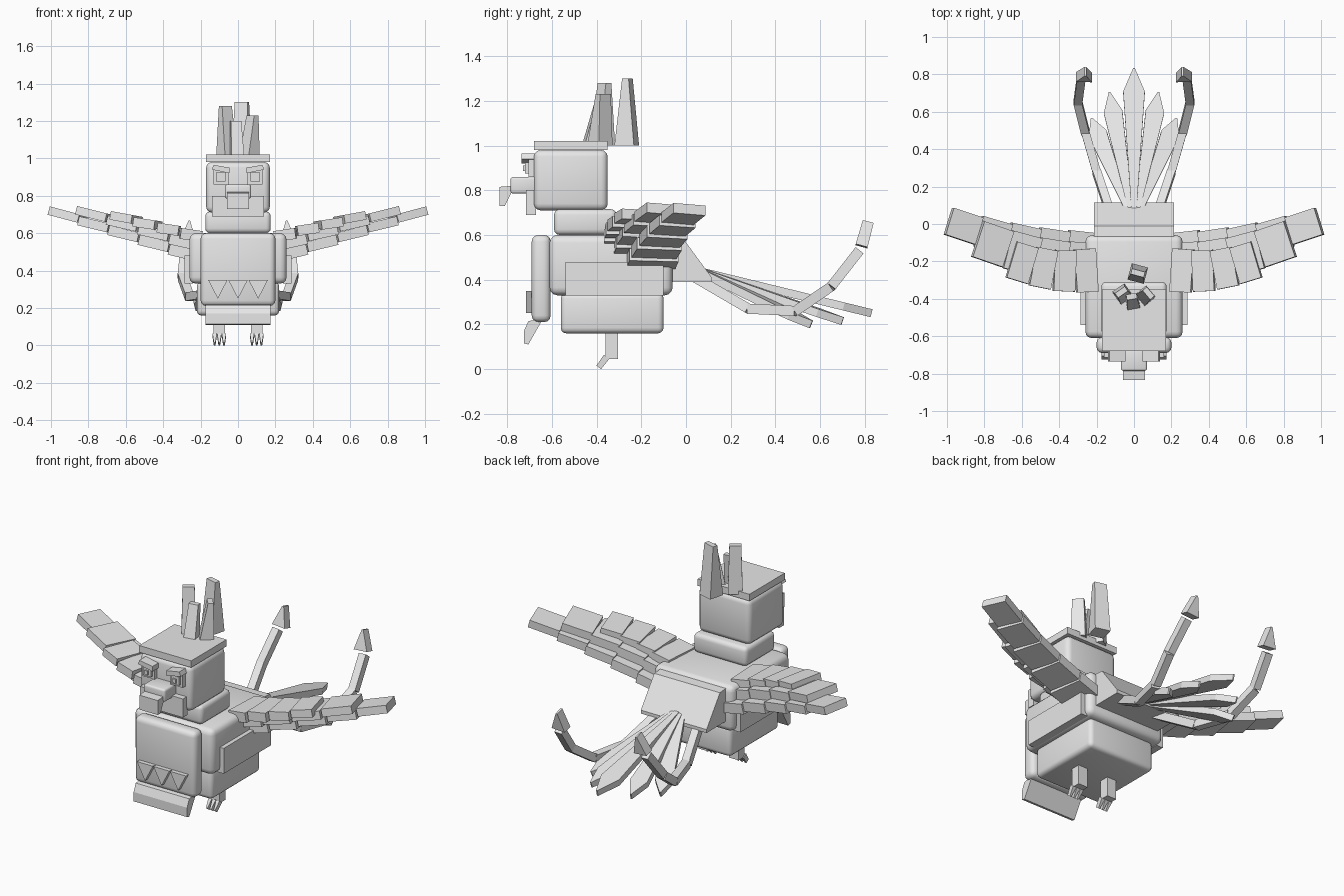
import bpy, bmesh, math
from mathutils import Vector, Matrix

cube = bpy.data.objects.get("Cube")
if cube:
    bpy.data.objects.remove(cube, do_unlink=True)

GREY = (0.8, 0.8, 0.8, 1)
mat = bpy.data.materials.new("plain grey")
mat.use_nodes = True
mat.diffuse_color = GREY
mat.node_tree.nodes["Principled BSDF"].inputs["Base Color"].default_value = GREY


def loft(name, rings, bevel=0.0):
    """Join matching point loops into a closed solid."""
    bm = bmesh.new()
    loops = [[bm.verts.new(p) for p in ring] for ring in rings]
    n = len(loops[0])
    for a, b in zip(loops, loops[1:]):
        for i in range(n):
            j = (i + 1) % n
            bm.faces.new((a[i], a[j], b[j], b[i]))
    bm.faces.new(loops[0])
    bm.faces.new(loops[-1])
    bmesh.ops.recalc_face_normals(bm, faces=bm.faces)
    if bevel:
        bmesh.ops.bevel(bm, geom=bm.edges[:], offset=bevel, segments=3,
                        profile=0.5, affect='EDGES', clamp_overlap=True)
    me = bpy.data.meshes.new(name)
    bm.to_mesh(me)
    bm.free()
    me.materials.append(mat)
    ob = bpy.data.objects.new(name, me)
    bpy.context.collection.objects.link(ob)
    if bevel:
        bpy.ops.object.select_all(action='DESELECT')
        ob.select_set(True)
        bpy.context.view_layer.objects.active = ob
        bpy.ops.object.shade_smooth_by_angle(angle=math.radians(40))
    return ob


def rect(x0, x1, y0, y1, z):
    return [(x0, y0, z), (x1, y0, z), (x1, y1, z), (x0, y1, z)]


def box(name, x, y, z, bevel=0.0):
    return loft(name, [rect(*x, *y, z[0]), rect(*x, *y, z[1])], bevel)


def side_prism(name, x0, x1, profile):
    """Extrude a y-z outline across x."""
    return loft(name, [[(x, y, z) for y, z in profile] for x in (x0, x1)])


def front_prism(name, y0, y1, profile):
    """Extrude an x-z outline through y."""
    return loft(name, [[(x, y, z) for x, z in profile] for y in (y0, y1)])


def beam(name, p0, p1, size0, size1, hint):
    """Tapered bar from p0 to p1; sizes are (along hint, across hint)."""
    p0, p1, hint = Vector(p0), Vector(p1), Vector(hint)
    d = (p1 - p0).normalized()
    side = (hint - d * hint.dot(d)).normalized()
    up = d.cross(side)
    rings = []
    for p, (w, h) in ((p0, size0), (p1, size1)):
        rings.append([p + side * w * a / 2 + up * h * b / 2
                      for a, b in ((-1, -1), (1, -1), (1, 1), (-1, 1))])
    return loft(name, rings)


# Rounded main blocks
box("head", (-.17, .17), (-.68, -.35), (.71, .98), .03)
box("neck", (-.175, .175), (-.59, -.31), (.60, .715), .025)
box("upper_body", (-.26, .26), (-.61, -.06), (.33, .60), .035)
box("lower_body", (-.22, .22), (-.56, -.10), (.16, .34), .025)
box("chest_plate", (-.20, .20), (-.69, -.605), (.21, .60), .03)
box("head_cap", (-.17, .17), (-.68, -.35), (.98, 1.02))

# Belly flap, rump and chest teeth
side_prism("belly_flap", -.175, .175,
           [(-.725, .115), (-.705, .11), (-.64, .225), (-.705, .215), (-.725, .17)])
side_prism("rump", -.215, .215,
           [(-.08, .39), (.115, .39), (.115, .41), (-.01, .58), (-.08, .585)])
for i in (-1, 0, 1):
    c = i * .108
    front_prism("chest_tooth", -.715, -.685,
                [(c - .052, .35), (c + .052, .35), (c, .25)])

# Beak and jaw
box("beak", (-.07, .07), (-.785, -.67), (.785, .86), .012)
side_prism("beak_hook", -.06, .06,
           [(-.835, .73), (-.81, .73), (-.775, .80), (-.775, .82), (-.835, .815)])
box("jaw", (-.14, .14), (-.715, -.67), (.69, .80))

# Crest of wedge feathers: centre, yaw, base size, height, lean
for x, y, yaw, w, d, top, lean in ((.02, -.265, -15, .09, .09, 1.30, .0),
                                   (-.06, -.375, 35, .08, .085, 1.28, .01),
                                   (.06, -.385, -50, .08, .08, 1.23, .02),
                                   (-.005, -.43, 10, .07, .06, 1.20, .04)):
    ob = loft("crest_feather", [rect(-w / 2, w / 2, -d / 2, d / 2, 0),
                                rect(-w * .4, w * .4, lean - .012, lean + .018, top - 1)])
    ob.matrix_world = Matrix.Translation((x, y, 1.0)) @ Matrix.Rotation(math.radians(yaw), 4, 'Z')

# Tail fan of flat pointed feathers
for tip, half in (((0, .83, .25), .058), ((.13, .70, .215), .05), ((-.13, .70, .215), .05),
                  ((.225, .56, .20), .05), ((-.225, .56, .20), .05)):
    root, tip = Vector((tip[0] * .1, .05, .44)), Vector(tip)
    d = tip - root
    side = d.cross(Vector((0, 0, 1))).normalized()
    up = side.cross(d).normalized() * .018
    outline = [(0, -.012), (.84, -half), (1, -.004), (1, .004), (.84, half), (0, .012)]
    flat = [root + d * t + side * s for t, s in outline]
    loft("tail_feather", [[p - up for p in flat], [p + up for p in flat]])

WING_ROWS = (  # root centre, tip centre, root and tip chord
    ((.20, -.16, .465), (.99, .015, .715), .22, .15),
    ((.20, -.215, .525), (.835, -.08, .715), .22, .20),
    ((.20, -.245, .575), (.655, -.19, .69), .23, .20))
WHIP = ((.12, .04, .41), (.20, .28, .27), (.26, .49, .26), (.30, .65, .37), (.283, .775, .53))

for s in (1, -1):
    def m(p):
        return (p[0] * s, p[1], p[2])

    # Side panel
    box("side_panel", sorted((.24 * s, .285 * s)), (-.54, -.10), (.33, .48))

    # Eye: socket, pupil and slanted brow
    ex = .092 * s
    box("eye_socket", (ex - .04, ex + .04), (-.705, -.67), (.86, .94))
    box("eye_ball", (ex - .026, ex + .026), (-.72, -.70), (.875, .925))
    box("pupil", (ex - .01, ex + .01), (-.728, -.715), (.885, .91))
    front_prism("brow", -.735, -.67,
                [(.045 * s, .92), (.14 * s, .94), (.13 * s, .965), (.045 * s, .95)])

    # Wing: three layered rows of stepped blocks
    for root, tip, c0, c1 in WING_ROWS:
        root, tip = Vector(root), Vector(tip)
        n = 5 if tip.x > .9 else 4

        def at(t):
            p = root.lerp(tip, t)
            p.y -= .03 * math.sin(math.pi * t)
            return p
        for i in range(n):
            chord = c0 + (c1 - c0) * i / (n - 1)
            thick = .058 - .012 * i / (n - 1)
            a, b = at(i / n), at((i + 1) / n)
            a.z += .008
            b.z -= .004 if i < n - 1 else 0
            beam("wing_feather", m(a), m(b), (chord, thick), (chord, thick), (0, 1, 0))

    # Tail whip with a separate arrow tip
    for a, b in zip(WHIP, WHIP[1:]):
        beam("tail_whip", m(a), m(b), (.045, .045), (.045, .045), (1, 0, 0))
    beam("whip_tip", m((.268, .785, .55)), m((.26, .815, .66)), (.085, .055), (.01, .05), (1, 0, 0))

    # Leg and three toes
    lx = .10 * s
    box("leg", (lx - .031, lx + .031), (-.36, -.305), (.045, .17))
    for k in (-1, 0, 1):
        tx = lx + k * .025
        beam("toe", (tx, -.355, .055), (tx, -.39, .008), (.023, .03), (.009, .026), (1, 0, 0))
